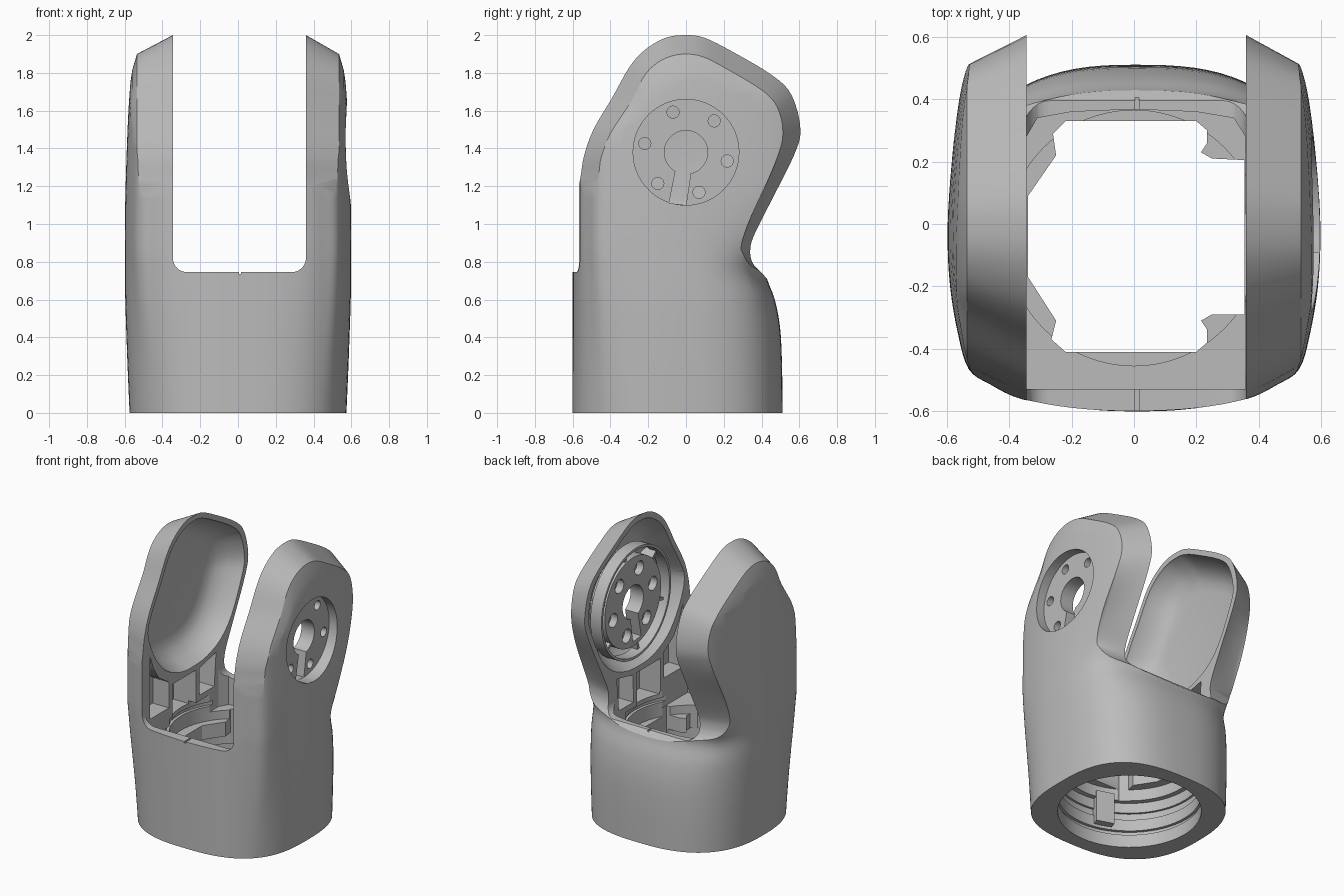
import bpy, bmesh, math

if "Cube" in bpy.data.objects:
    bpy.data.objects.remove(bpy.data.objects["Cube"])

grey = bpy.data.materials.new("plain grey")
grey.use_nodes = True
grey.diffuse_color = (0.5, 0.5, 0.5, 1)
grey.node_tree.nodes["Principled BSDF"].inputs["Base Color"].default_value = grey.diffuse_color


def spline(pts, closed=False, steps=4):
    """Smooth curve through points of any dimension."""
    n, out = len(pts), []
    pick = (lambda i: pts[i % n]) if closed else (lambda i: pts[min(max(i, 0), n - 1)])
    for i in range(n if closed else n - 1):
        a, b, c, d = (pick(i + k) for k in (-1, 0, 1, 2))
        for s in range(steps):
            t = s / steps
            out.append(tuple(
                q + t * ((r - p) + t * ((2 * p - 5 * q + 4 * r - u) + t * (3 * (q - r) + u - p))) / 2
                for p, q, r, u in zip(a, b, c, d)))
    if not closed:
        out.append(pts[-1])
    return out


def place(pts, axis, t):
    if axis == "x":
        return [(t, a, b) for a, b in pts]
    if axis == "y":
        return [(a, t, b) for a, b in pts]
    return [(a, b, t) for a, b in pts]


def loft(name, rings):
    """Closed solid skinned through rings of equal length."""
    bm = bmesh.new()
    vs = [[bm.verts.new(p) for p in ring] for ring in rings]
    n = len(vs[0])
    for lo, hi in zip(vs, vs[1:]):
        for i in range(n):
            j = (i + 1) % n
            bm.faces.new((lo[i], lo[j], hi[j], hi[i]))
    bm.faces.new(vs[0])
    bm.faces.new(vs[-1])
    bmesh.ops.recalc_face_normals(bm, faces=bm.faces)
    mesh = bpy.data.meshes.new(name)
    bm.to_mesh(mesh)
    bm.free()
    mesh.materials.append(grey)
    ob = bpy.data.objects.new(name, mesh)
    bpy.context.collection.objects.link(ob)
    return ob


def prism(name, pts, axis, lo, hi):
    return loft(name, [place(pts, axis, lo), place(pts, axis, hi)])


def circle(a, b, r, n=48):
    return [(a + r * math.cos(math.tau * i / n), b + r * math.sin(math.tau * i / n)) for i in range(n)]


def box(a0, a1, b0, b1):
    return [(a0, b0), (a1, b0), (a1, b1), (a0, b1)]


def turned(pts, degrees, b0):
    """Turn points about the origin, then lift them by b0."""
    c, s = math.cos(math.radians(degrees)), math.sin(math.radians(degrees))
    return [(c * u - s * v, b0 + s * u + c * v) for u, v in pts]


def combine(ob, cutter, operation="DIFFERENCE"):
    mod = ob.modifiers.new("cut", "BOOLEAN")
    mod.operation, mod.solver, mod.object = operation, "EXACT", cutter
    dg = bpy.context.evaluated_depsgraph_get()
    mesh = bpy.data.meshes.new_from_object(ob.evaluated_get(dg))
    ob.modifiers.clear()
    ob.data = mesh
    bpy.data.objects.remove(cutter)


def smooth(ob, angle=28):
    ob.data.shade_smooth()
    ob.data.set_sharp_from_angle(angle=math.radians(angle))


# Housing: round base growing into a squarer fork, intersected with the side silhouette
mid_y = -.045
half = [(0, -.6), (.2, -.59), (.36, -.562), (.46, -.515), (.53, -.465), (.565, -.35), (.59, -.2),
        (.598, -.04), (.59, .12), (.565, .3), (.525, .42), (.46, .455), (.36, .47), (.2, .5), (0, .512)]
square = spline(half + [(-x, y) for x, y in half[-2:0:-1]], closed=True)


def rounded(x, y):
    """Move a point radially onto the rounder base outline."""
    v = y - mid_y
    n = 2.8 if x > 0 else 2.55
    k = (abs(x / .598) ** n + abs(v / .556) ** n) ** (-1 / n)
    return x * k, mid_y + v * k


def section(z, w, back, front_mix, back_mix):
    ring = []
    for x, y in square:
        t = back_mix if y > mid_y else front_mix
        rx, ry = rounded(x, y)
        px, py = rx + (x - rx) * t, ry + (y - ry) * t
        ring.append((px * w, py * (back if py > 0 else 1), z))
    return ring


levels = [(0, .96, 1, 0, 0), (.25, .978, .995, .2, 0), (.45, .99, .975, .45, 0), (.6, .998, .92, .65, .05),
          (.74, 1, .83, .85, .15), (.85, 1, .92, 1, .4), (1, 1, 1.12, 1, .8), (1.2, .995, 1.3, 1, 1),
          (1.6, .97, 1.32, 1, 1), (1.9, .93, 1.32, 1, 1), (2.05, .9, 1.32, 1, 1)]
housing = loft("forked_housing", [section(*level) for level in spline(levels)])

edge = [(-.66, -.1), (-.65, .4), (-.64, .8), (-.6, 1.05), (-.56, 1.24), (-.54, 1.36), (-.49, 1.5),
        (-.39, 1.67), (-.3, 1.83), (-.22, 1.92), (-.11, 1.985), (0, 2), (.1, 1.985), (.25, 1.91),
        (.46, 1.785), (.56, 1.68), (.606, 1.5), (.57, 1.36), (.45, 1.12), (.36, .94), (.34, .86),
        (.355, .79), (.42, .72), (.5, .62), (.56, .42), (.6, .2), (.6, -.1)]
inset = [(-.66, -.1), (-.62, .4), (-.55, .8), (-.49, 1.05), (-.46, 1.24), (-.445, 1.36), (-.4, 1.48),
         (-.29, 1.65), (-.23, 1.77), (-.17, 1.84), (-.09, 1.885), (0, 1.9), (.09, 1.885), (.2, 1.83),
         (.4, 1.71), (.48, 1.62), (.51, 1.48), (.48, 1.34), (.37, 1.1), (.31, .94), (.3, .86),
         (.325, .79), (.39, .72), (.48, .62), (.56, .42), (.6, .2), (.6, -.1)]
full, small = spline(edge), spline(inset)


def dome(k):
    return [(y * k, .2 + (z - .2) * k) for y, z in small]


crown = [(.535, 1), (.56, .95), (.58, .87), (.605, .72)]
combine(housing, loft("silhouette", [place(dome(k), "x", -x) for x, k in reversed(crown)]
                      + [place(full, "x", -.345), place(full, "x", .36)]
                      + [place(dome(k), "x", x) for x, k in crown]), "INTERSECT")

# Open fork slot with rounded lower corners
r = .075
corner = [(r - r * math.cos(k * math.pi / 12), r - r * math.sin(k * math.pi / 12)) for k in range(7)]
slot = [(-.345, 2.3)] + [(-.345 + a, .745 + b) for a, b in corner]
slot += [(.36 - a, .745 + b) for a, b in reversed(corner)] + [(.36, 2.3)]
combine(housing, prism("slot_cutter", slot, "y", -1, 1))

# Upper well, shaped floor opening, round bore with grooves, rim notch
well = [(-.345, -.53), (.358, -.53), (.358, .28), (.32, .34), (.2, .36), (0, .368), (-.2, .36),
        (-.31, .34), (-.345, .28)]
opening = [(-.22, -.41), (.2, -.41), (.235, -.38), (.235, -.34), (.215, -.31), (.25, -.29), (.355, -.29),
           (.355, .205), (.25, .21), (.215, .23), (.235, .26), (.235, .3), (.2, .33), (-.22, .33),
           (-.26, .29), (-.25, .22), (-.34, .09), (-.34, -.17), (-.25, -.31), (-.265, -.37)]
for pts, lo, hi in ((well, .56, .83), (opening, .3, .6), (circle(0, mid_y, .455, 64), -.1, .32),
                    (circle(0, mid_y, .475, 64), .09, .12), (circle(0, mid_y, .47, 64), .2, .25),
                    (circle(0, mid_y, .42, 64), .3, .4), (circle(0, mid_y, .41, 64), .5, .68),
                    (circle(0, mid_y, .43, 64), .6, .63), (box(.004, .016, -.7, .5), .735, .78)):
    combine(housing, prism("well_cutter", pts, "z", lo, hi))

# Hollow inner side of each arm
bowl = spline(edge[5:19] + [(.32, .99), (.16, .925), (0, .91), (-.16, .925), (-.34, 1.01), (-.47, 1.17)],
              closed=True, steps=3)


def bowl_ring(x, k):
    return [(x, .02 + (y - .02) * k, 1.45 + (z - 1.45) * k) for y, z in bowl]


for side in (-1, 1):
    combine(housing, loft("arm_hollow", [bowl_ring(side * x, k) for x, k in (
        (.3, .945), (.36, .925), (.44, .85), (.49, .77), (.515, .68), (.525, .58))]))

# Ribbed pockets below the hollows
pockets = [[(-.48, .76), (-.27, .76), (-.27, .94), (-.38, 1.01), (-.44, 1.1), (-.48, 1.2)],
           box(-.23, .03, .66, .91), [(.07, .72), (.23, .72), (.25, .95), (.07, .91)]]
for side in (-1, 1):
    for pts, depth in zip(pockets, (.47, .52, .47)):
        combine(housing, prism("pocket_cutter", pts, "x", side * .335, side * depth))

# Round hub: inner boss, outer recess, centre hole, cable slit and bolt holes
hub_z = 1.38
combine(housing, prism("hub_boss", circle(0, hub_z, .31, 64), "x", .41, .55), "UNION")
combine(housing, prism("recess_cutter", circle(0, hub_z, .28, 64), "x", .51, .75))
combine(housing, prism("hole_cutter", circle(0, hub_z, .115), "x", .38, .75))
combine(housing, prism("slit_cutter", [(-.09, 1.11), (0, 1.1), (.03, 1.3), (-.052, 1.3)], "x", .38, .75))
for k in range(6):
    a = math.radians(48 + 60 * k)
    for radius, deep in ((.032, .75), (.048, .46)):
        hole = circle(.223 * math.cos(a), hub_z + .223 * math.sin(a), radius, 20)
        combine(housing, prism("bolt_cutter", hole, "x", .38, deep))
smooth(housing)

# Raised ring and radial ribs on the inside of the hub arm
ring = prism("hub_ring", circle(0, hub_z, .385, 64), "x", .385, .47)
combine(ring, prism("ring_cutter", circle(0, hub_z, .368, 64), "x", .3, .5))
smooth(ring)
for k in range(6):
    prism("hub_rib", turned(box(.3, .375, -.009, .009), 18 + 60 * k, hub_z), "x", .42, .52)

# Locating key inside the bore
prism("bore_key", turned(box(.405, .475, -.06, .06), -108, mid_y), "z", .14, .36)
